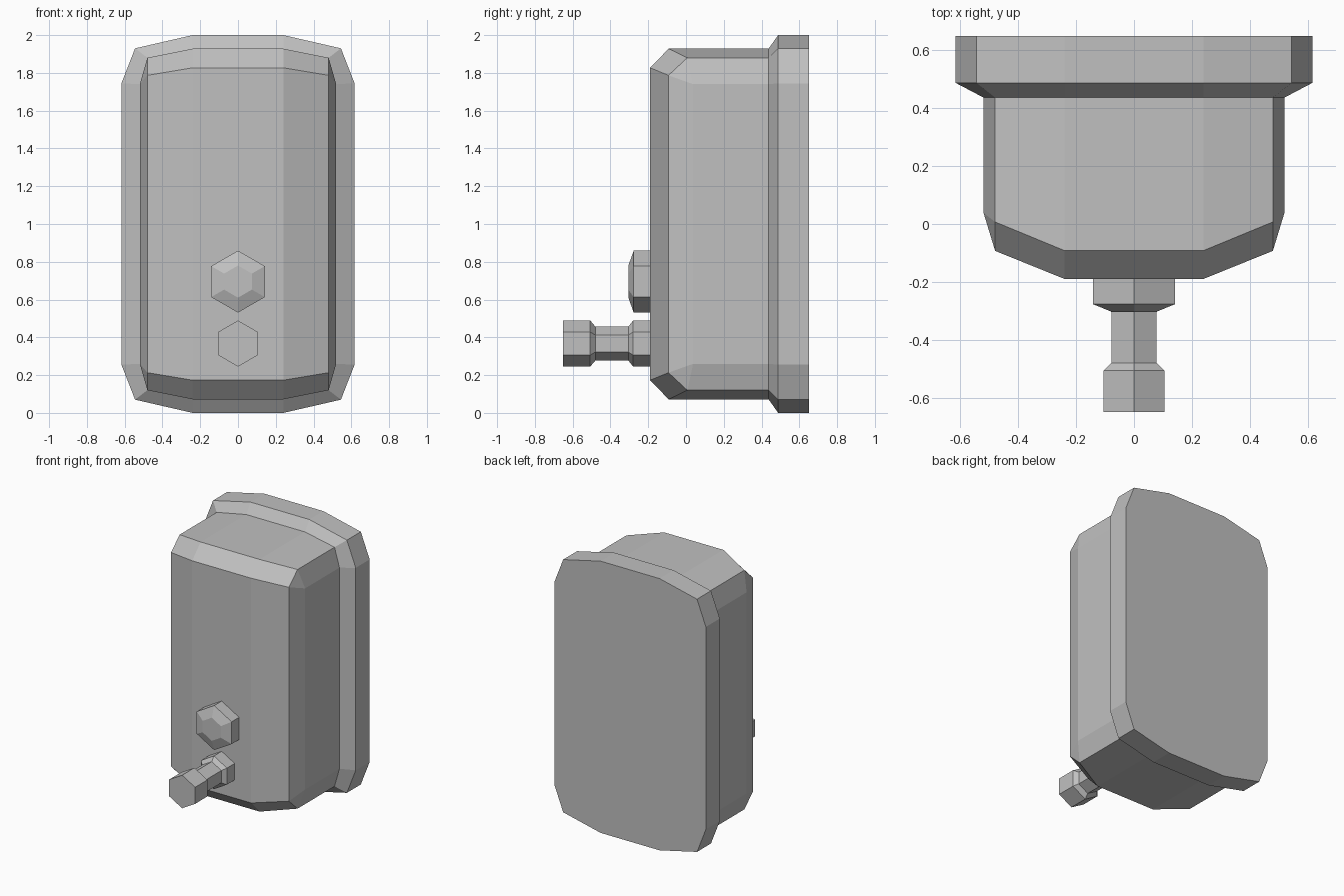
import bpy
import bmesh
from math import cos, sin, radians

cube = bpy.data.objects.get("Cube")
if cube:
    bpy.data.objects.remove(cube)

# Single brushed grey metal
GREY = (0.53, 0.53, 0.53, 1)
metal = bpy.data.materials.new("grey_metal")
metal.use_nodes = True
metal.diffuse_color = GREY
metal.node_tree.nodes["Principled BSDF"].inputs["Base Color"].default_value = GREY

MID = 1.0  # height of the mirror plane


def quadrant_ring(corner):
    """Mirror one upper-right corner chain of (x, y, height above middle)."""
    ring = []
    for sx, sz, pts in ((1, 1, corner), (1, -1, corner[::-1]),
                        (-1, -1, corner), (-1, 1, corner[::-1])):
        ring += [(sx * x, y, MID + sz * h) for x, y, h in pts]
    return ring


def loft(name, rings, front_faces=None):
    """Skin closed rings from back to front and cap both ends."""
    bm = bmesh.new()
    rows = [[bm.verts.new(p) for p in ring] for ring in rings]
    n = len(rows[0])
    for a, b in zip(rows, rows[1:]):
        for i in range(n):
            j = (i + 1) % n
            bm.faces.new((a[i], a[j], b[j], b[i]))
    bm.faces.new(rows[0][::-1])
    for face in front_faces or [range(n)]:
        bm.faces.new([rows[-1][i] for i in face])
    bmesh.ops.remove_doubles(bm, verts=bm.verts, dist=0.0005)
    bmesh.ops.recalc_face_normals(bm, faces=bm.faces)
    mesh = bpy.data.meshes.new(name)
    bm.to_mesh(mesh)
    bm.free()
    mesh.materials.append(metal)
    obj = bpy.data.objects.new(name, mesh)
    bpy.context.collection.objects.link(obj)
    return obj


def hex_turned(name, z, profile):
    """Six-sided turned part along y, from (y, radius) pairs."""
    angles = [radians(30 + 60 * k) for k in range(6)]
    return loft(name, [[(r * cos(a), y, z + r * sin(a)) for a in angles]
                       for y, r in profile])


# Outlines of the upper-right corner
plate = [(0.24, 1.0), (0.545, 0.93), (0.617, 0.745)]
shell = [(0.24, 0.928), (0.48, 0.88), (0.52, 0.74)]


def flat(outline, y):
    return quadrant_ring([(x, y, h) for x, h in outline])


# Wall plate with a sloped rim towards the body
loft("wall_plate", [flat(plate, 0.65), flat(plate, 0.488), flat(shell, 0.437)])

# Body with a bowed, chamfered front
shoulder = quadrant_ring([(0.24, -0.092, 0.928), (0.48, 0.007, 0.88), (0.52, 0.038, 0.74)])
front_edge = quadrant_ring([(0.24, -0.19, 0.827), (0.48, -0.093, 0.787), (0.48, -0.093, 0.787)])
loft("tank_body", [flat(shell, 0.437), shoulder, front_edge],
     [(0, 5, 6, 11), (0, 1, 4, 5), (6, 7, 10, 11)])

# Lock knob and push valve on the front
hex_turned("lock_knob", 0.695, [(-0.185, 0.164), (-0.277, 0.164), (-0.305, 0.085)])
hex_turned("push_valve", 0.367, [(-0.185, 0.122), (-0.28, 0.122), (-0.305, 0.09),
                                 (-0.48, 0.09), (-0.507, 0.122), (-0.65, 0.122)])
